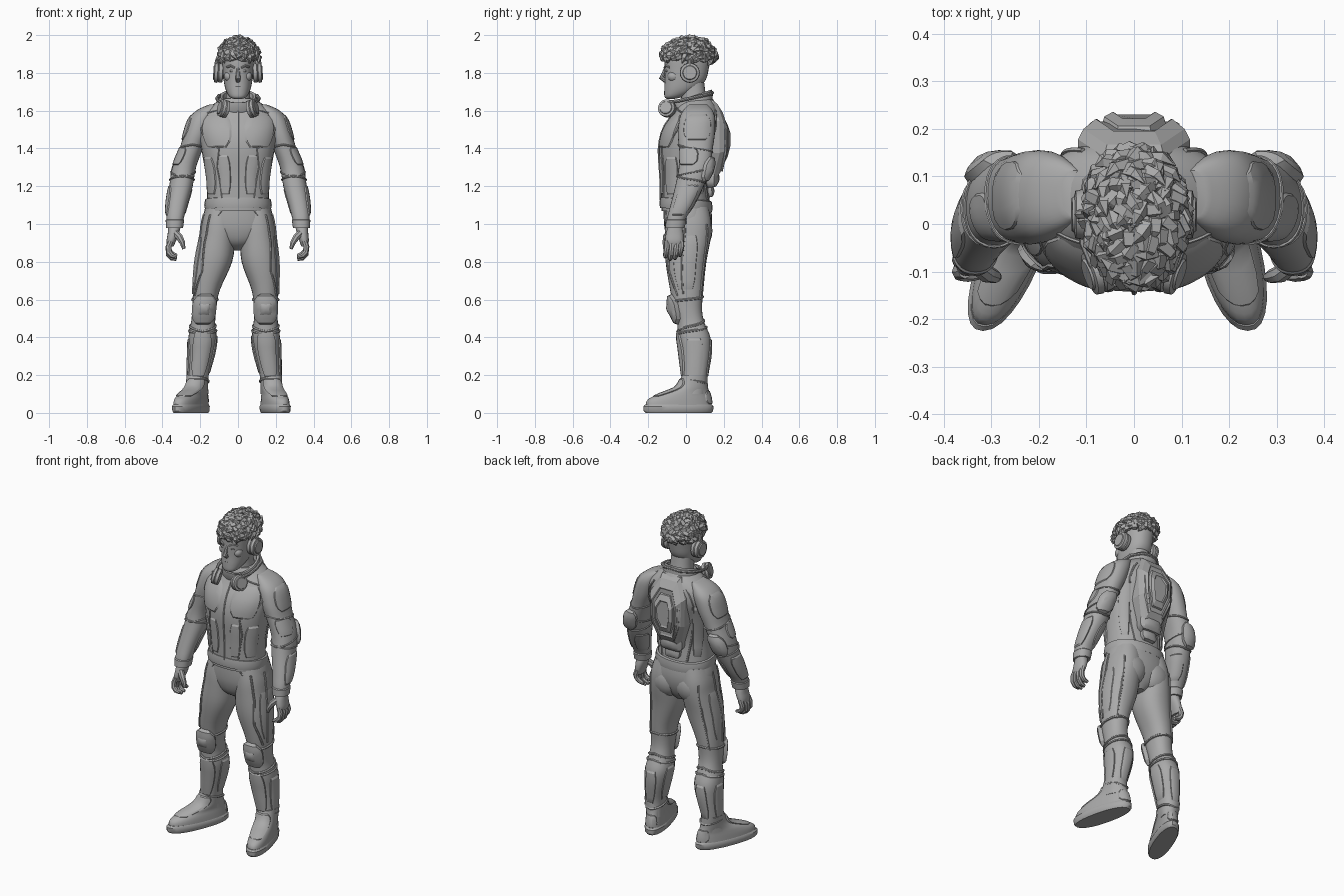
import bpy, bmesh, math, random
from mathutils import Vector

random.seed(4)
cube = bpy.data.objects.get("Cube")
if cube:
    bpy.data.objects.remove(cube, do_unlink=True)

grey = bpy.data.materials.new("plain grey")
grey.use_nodes = True
grey.diffuse_color = (.4, .4, .4, 1)
grey.node_tree.nodes["Principled BSDF"].inputs["Base Color"].default_value = (.4, .4, .4, 1)
SIDES = {"left": 1, "right": -1}


def stance(p, side):
    """Place a left-hand point on its side; the right leg stands wider and turns out more."""
    x, y, z = p
    right = side < 0
    toe_out = max(0, min(1, (.2 - z) / .1)) * (.37 if right else .23)
    x += (.05 - y) * toe_out
    if right:
        x += max(0, min(.04, (.95 - z) * .08))
    return (x * side, y, z)


def make(name, verts, faces, side=0, angle=35):
    if side:
        verts = [stance(v, side) for v in verts]
        name = ("left_" if side > 0 else "right_") + name
    mesh = bpy.data.meshes.new(name)
    mesh.from_pydata([tuple(v) for v in verts], [], faces)
    bm = bmesh.new()
    bm.from_mesh(mesh)
    bmesh.ops.recalc_face_normals(bm, faces=bm.faces)
    bm.to_mesh(mesh)
    bm.free()
    for poly in mesh.polygons:
        poly.use_smooth = True
    mesh.set_sharp_from_angle(angle=math.radians(angle))
    mesh.materials.append(grey)
    obj = bpy.data.objects.new(name, mesh)
    bpy.context.collection.objects.link(obj)


def skin(rows, n):
    """Faces joining rows of n points, with end caps."""
    faces = [(r * n + i, r * n + (i + 1) % n, (r + 1) * n + (i + 1) % n, (r + 1) * n + i)
             for r in range(rows - 1) for i in range(n)]
    return faces + [tuple(range(n)), tuple(range((rows - 1) * n, rows * n))]


def sample(rings, t):
    """Smooth (x, y, z, rx, ry) between rings."""
    last = len(rings) - 1
    i = min(int(t), last - 1)
    f = t - i
    a, b, c, d = (rings[max(0, min(last, k))] for k in range(i - 1, i + 3))
    return [q + f * ((r - p) / 2 + f * (p - 2.5 * q + 2 * r - s / 2
            + f * (1.5 * (q - r) + (s - p) / 2))) for p, q, r, s in zip(a, b, c, d)]


def edge(section, angle, off=0, power=.88, tilt=0):
    x, y, z, rx, ry = section
    c, s = math.cos(math.radians(angle)), math.sin(math.radians(angle))
    dy = (ry + off) * math.copysign(abs(s) ** power, s)
    return (x + (rx + off) * math.copysign(abs(c) ** power, c), y + dy, z + tilt * dy)


def on(rings, z, angle, off=0):
    """Point on a lofted form at a height and direction (front is -90)."""
    lo, hi = 0, len(rings) - 1
    for _ in range(20):
        mid = (lo + hi) / 2
        lo, hi = (mid, hi) if sample(rings, mid)[2] < z else (lo, mid)
    return edge(sample(rings, lo), angle, off)


def loft(name, rings, side=0, sub=4, n=28, tilt=0):
    rows = (len(rings) - 1) * sub + 1
    verts = [edge(sample(rings, r / sub), 360 * i / n, tilt=tilt) for r in range(rows) for i in range(n)]
    make(name, verts, skin(rows, n), side)


def patch(name, rings, z0, z1, a0, a1, off, side=0, taper=.35):
    """Domed panel with bevelled rim and cut corners, following a form."""
    steps = [0, .07, .2, .35, .5, .65, .8, .93, 1]
    n = len(steps)
    verts = []
    for v in steps:
        width = 1 - taper * max(0, abs(2 * v - 1) * 2 - 1)
        for u in steps:
            rim = u in (0, 1) or v in (0, 1)
            dome = 1 - .5 * max(abs(2 * u - 1), abs(2 * v - 1)) ** 2
            a = (a0 + a1) / 2 + (u - .5) * (a1 - a0) * width
            verts.append(on(rings, z0 + (z1 - z0) * v, a, -.004 if rim else off * dome))
    faces = [(r * n + i, r * n + i + 1, r * n + n + i + 1, r * n + n + i)
             for r in range(n - 1) for i in range(n - 1)]
    make(name, verts, faces, side, 25)


def sweep(path, radii, n=8):
    path = [Vector(p) for p in path]
    if not isinstance(radii, list):
        radii = [radii] * len(path)
    verts, old = [], None
    for i, p in enumerate(path):
        t = (path[min(i + 1, len(path) - 1)] - path[max(i - 1, 0)]).normalized()
        across = old.rotation_difference(t) @ across if old else t.orthogonal().normalized()
        old, up = t, t.cross(across)
        for k in range(n):
            w = math.tau * k / n
            verts.append(p + (across * math.cos(w) + up * math.sin(w)) * radii[i])
    return verts, skin(len(path), n)


def tube(name, path, radii, side=0, n=8):
    make(name, *sweep(path, radii, n), side)


def seam(name, rings, stops, side=0, radius=.004):
    path = []
    for (z0, a0), (z1, a1) in zip(stops, stops[1:]):
        path += [on(rings, z0 + (z1 - z0) * k / 6, a0 + (a1 - a0) * k / 6, .001) for k in range(6)]
    tube(name, path + [on(rings, *stops[-1], .001)], radius, side, 6)


def blob(name, centre, radii, side=0):
    x, y, z = centre
    rx, ry, rz = radii
    levels = [math.radians(a) for a in range(-85, 86, 17)]
    loft(name, [(x, y, z + rz * math.sin(a), rx * math.cos(a), ry * math.cos(a)) for a in levels], side, 1, 20)


def cup(name, centre, axis, radius, depth, side):
    c, a = Vector(centre), Vector(axis).normalized() * depth
    path = [c + a * k for k in (-.5, -.45, -.1, 0, .05, .35, .4, .5)]
    tube(name, path, [radius * k for k in (.7, .95, .98, .86, 1, .95, .72, .66)], side, 24)


# Jacket and trousers forms, listed upward as x, y, z, half width, half depth
torso = [(0, 0, 1.07, .168, .13), (0, -.005, 1.15, .165, .128), (0, -.008, 1.25, .17, .127),
         (0, .003, 1.4, .195, .146), (0, .028, 1.5, .212, .15), (0, .05, 1.57, .2, .128),
         (0, .058, 1.62, .15, .108), (0, .055, 1.665, .085, .085)]
hips = [(0, .02, .86, .03, .05), (0, .01, .9, .1, .095), (0, .01, .96, .172, .12),
        (0, .01, 1.03, .186, .128), (0, .005, 1.12, .165, .122)]
arm = [(.335, -.058, .98, .04, .046), (.333, -.05, 1.03, .046, .05), (.323, -.02, 1.1, .054, .062),
       (.302, .018, 1.2, .062, .075), (.285, .045, 1.3, .063, .083), (.247, .052, 1.4, .062, .09),
       (.218, .055, 1.48, .068, .098), (.19, .06, 1.56, .068, .094), (.162, .063, 1.605, .052, .075),
       (.125, .063, 1.632, .028, .05)]
leg = [(.176, .045, .1, .055, .064), (.17, .047, .2, .055, .066), (.154, .05, .32, .068, .08),
       (.148, .043, .4, .074, .086), (.147, .025, .48, .064, .072), (.147, .01, .55, .063, .075),
       (.143, .004, .65, .071, .088), (.117, 0, .8, .098, .108), (.106, .01, .93, .094, .122),
       (.1, .012, 1.01, .09, .122), (.09, .01, 1.09, .078, .11)]
loft("jacket_body", torso)
loft("trouser_hips", hips)

# Jacket hem, collar and zip
loft("jacket_hem", [(0, 0, 1.085, .16, .12), (0, 0, 1.075, .174, .138), (0, 0, 1.1, .179, .141),
                    (0, 0, 1.13, .174, .136), (0, 0, 1.135, .16, .12)], sub=1, tilt=-.08)
loft("collar", [(0, .04, 1.61, .108, .1), (0, .032, 1.65, .104, .11), (0, .028, 1.677, .094, .108),
                (0, .028, 1.674, .08, .095), (0, .03, 1.63, .075, .085)], sub=1, tilt=.32)
seam("front_zip", torso, [(1.1, -90), (1.35, -90), (1.61, -90)], radius=.006)
patch("left_chest_tag", torso, 1.495, 1.515, -66, -46, .007, 0, .1)
patch("lower_spine_guard", torso, 1.14, 1.22, 75, 105, .03)
patch("upper_spine_guard", torso, 1.19, 1.29, 68, 112, .06)

# Back shell, stepped and chamfered, bowed along its height
outline = [(-.06, .205), (.06, .205), (.112, .1), (.108, -.06), (.06, -.2), (-.06, -.2), (-.108, -.06),
           (-.112, .1)]


def shell(name, levels):
    verts = [(x * k, y - (.035 if abs(z) > .15 else 0) * k, 1.44 + z * k) for y, k in levels for x, z in outline]
    make(name, verts, skin(len(levels), len(outline)), 0, 15)


shell("back_shell", [(.12, 1.06), (.178, 1.05), (.2, .95), (.221, .72), (.216, .68)])
shell("back_shell_core", [(.2, .62), (.226, .56), (.236, .4), (.23, .36)])
for label, s in SIDES.items():
    tube(label + "_shell_rib", [(s * .07, .182, 1.58), (s * .088, .203, 1.5), (s * .084, .206, 1.38),
                                (s * .05, .19, 1.28)], [.005, .011, .011, .005], 0, 6)

for side in SIDES.values():
    # Jacket panels
    patch("chest_panel", torso, 1.4, 1.585, -84, -28, .008, side)
    patch("waist_panel", torso, 1.15, 1.37, -80, -58, .008, side)
    patch("flank_panel", torso, 1.15, 1.36, -50, -12, .008, side)
    patch("back_side_panel", torso, 1.15, 1.5, 25, 52, .01, side)
    seam("jacket_seam", torso, [(1.13, -62), (1.3, -54), (1.4, -62), (1.44, -35), (1.52, -22)], side)
    seam("back_seam", torso, [(1.13, 62), (1.3, 52), (1.5, 48), (1.6, 55)], side, .006)
    seam("collar_seam", torso, [(1.62, -75), (1.6, -50), (1.585, -30)], side)

    # Sleeves with pads and cuffs
    loft("sleeve", arm, side)
    patch("shoulder_pad", arm, 1.44, 1.585, -45, 50, .007, side, .5)
    patch("upper_arm_panel", arm, 1.31, 1.41, -75, 10, .008, side)
    patch("elbow_pad", arm, 1.22, 1.36, 30, 120, .026, side, .6)
    patch("forearm_guard", arm, 1.04, 1.21, -45, 50, .009, side)
    patch("inner_forearm_panel", arm, 1.05, 1.19, 90, 190, .007, side)
    for z, tip in ((1.235, .02), (1.275, -.025), (1.4, .02)):
        seam("sleeve_fold", arm, [(z, -180), (z + tip, -90), (z, 0), (z - tip, 90), (z, 180)], side, .005)
    loft("cuff", [(.336, -.058, .985, .036, .04), (.336, -.058, .98, .045, .051),
                  (.334, -.052, 1.02, .049, .054), (.333, -.05, 1.03, .04, .045)], side, 1)

    # Gloved hand: palm, curled fingers and thumb
    loft("palm", [(.352, -.062, .88, .016, .036), (.35, -.062, .91, .025, .047),
                  (.342, -.06, .95, .03, .046), (.336, -.058, .99, .033, .036)], side)
    for k, finger in enumerate(("index", "middle", "ring", "little")):
        y, drop = -.1 + .025 * k, (.0, .012, .008, -.008)[k]
        tube(finger + "_finger", [(.352, y, .91), (.362, y, .88), (.358, y - .005, .85 - drop),
                                  (.34, y - .008, .832 - drop), (.314, y - .008, .825 - drop)],
             [.015, .016, .015, .014, .009], side)
    tube("thumb", [(.335, -.085, .955), (.308, -.105, .93), (.29, -.11, .9), (.28, -.112, .868)],
         [.018, .019, .015, .009], side)

    # Trouser legs
    loft("trouser_leg", leg, side)
    blob("buttock", (.08, .062, .965), (.092, .078, .105), side)
    seam("front_leg_seam", leg, [(1.05, -55), (.9, -50), (.75, -60), (.62, -35)], side, .006)
    seam("side_leg_seam", leg, [(1.05, -5), (.85, -8), (.63, -12)], side, .006)
    seam("rear_leg_seam", leg, [(1.0, 50), (.8, 60), (.6, 55)], side, .006)
    seam("hip_pocket_seam", hips, [(1.1, -70), (1.05, -60), (1.01, -35)], side)
    patch("outer_thigh_panel", leg, .64, .95, -38, 30, .004, side)

    # Knee and shin armour
    patch("knee_pad", leg, .465, .63, -145, -35, .034, side, .6)
    patch("knee_pad_plate", leg, .505, .59, -115, -65, .04, side, .5)
    patch("shin_guard", leg, .18, .44, -132, -48, .013, side)
    patch("outer_calf_guard", leg, .17, .4, -32, 30, .009, side)
    patch("inner_calf_guard", leg, .2, .42, 150, 210, .008, side)
    patch("rear_calf_panel", leg, .18, .4, 62, 118, .008, side)
    for z, tip in ((.6, .015), (.46, .03), (.435, .02), (.17, -.02)):
        seam("leg_band", leg, [(z, -180), (z - tip, -90), (z, 0), (z + tip, 90), (z, 180)], side, .007)

    # Boot, sole and strap
    foot = [(.176, -.038, .03, .064, .176), (.176, -.035, .07, .061, .168), (.176, -.005, .105, .056, .13),
            (.176, .033, .14, .056, .083), (.176, .045, .2, .057, .068)]
    loft("boot", foot, side)
    loft("boot_sole", [(.176, -.04, 0, .06, .175), (.176, -.04, .01, .066, .184),
                       (.176, -.04, .035, .068, .185), (.176, -.04, .045, .062, .176)], side, 1)
    patch("instep_guard", foot, .085, .185, -150, -30, .011, side)
    patch("heel_guard", foot, .045, .12, 50, 130, .006, side)

    # Worn headset and the spare pair around the collar
    cup("ear_cup", (.105, .02, 1.8), (1, 0, .05), .053, .052, side)
    cup("collar_cup", (.078, -.1, 1.612), (1, -.35, .25), .048, .046, side)
    tube("collar_band", [(.085, -.09, 1.645), (.106, -.04, 1.652), (.112, .02, 1.665), (.1, .09, 1.68),
                         (.05, .135, 1.69), (0, .14, 1.695)], .009, side)
    tube("headset_band", [(.115 * math.cos(a / 10), .02, 1.83 + .125 * math.sin(a / 10))
                          for a in range(0, 17, 2)], .011, side)

# Neck and head
loft("neck", [(0, .055, 1.58, .075, .075), (0, .04, 1.68, .064, .066), (0, .03, 1.76, .06, .065)])
head = [(0, -.082, 1.662, .022, .02), (0, -.064, 1.675, .046, .05), (0, -.03, 1.71, .065, .085),
        (0, -.005, 1.76, .076, .108), (0, .003, 1.82, .081, .117), (0, .008, 1.88, .083, .12),
        (0, .014, 1.94, .07, .1), (0, .015, 1.975, .03, .045)]
loft("head", head)

# Face
tube("nose", [(0, -.106, 1.828), (0, -.12, 1.795), (0, -.13, 1.774), (0, -.108, 1.758)],
     [.008, .01, .014, .012])
blob("upper_lip", (0, -.105, 1.727), (.024, .01, .006))
blob("lower_lip", (0, -.102, 1.716), (.02, .01, .006))
blob("chin", (0, -.084, 1.684), (.028, .024, .02))
for side in SIDES.values():
    seam("brow", head, [(1.828, -80), (1.838, -65), (1.83, -48)], side, .006)
    blob("eye", (.032, -.102, 1.81), (.014, .008, .006), side)
    blob("cheekbone", (.044, -.066, 1.782), (.03, .032, .03), side)
    blob("ear", (.082, .025, 1.8), (.012, .025, .035), side)

# Hair: a cap covered in faceted locks
centre, size = Vector((.004, .014, 1.888)), Vector((.086, .126, .08))
blob("hair_cap", centre + Vector((0, .004, .006)), size * .97)
verts, faces = [], []
count = 170
for k in range(count):
    h = 1 - 1.25 * k / count
    w = k * 2.39996
    r = math.sqrt(1 - h * h)
    n = Vector((r * math.cos(w), r * math.sin(w), h))
    if h < -.1 and n.y < .1:
        continue
    root = centre + Vector(a * b for a, b in zip(n, size))
    flow = Vector((random.uniform(-.9, .9), random.uniform(-1.3, .2), random.uniform(-.7, .2)))
    flow = (flow - n * flow.dot(n)).normalized()
    reach = random.uniform(.8, 1.2)
    path = [root - n * .01 - flow * .01, root + n * .01,
            root + (n * .018 + flow * .02) * reach, root + (n * .013 + flow * .044) * reach]
    v, f = sweep(path, [.012, .019, .015, .001], 5)
    faces += [tuple(i + len(verts) for i in face) for face in f]
    verts += v
make("hair_locks", verts, faces, 0, 10)
